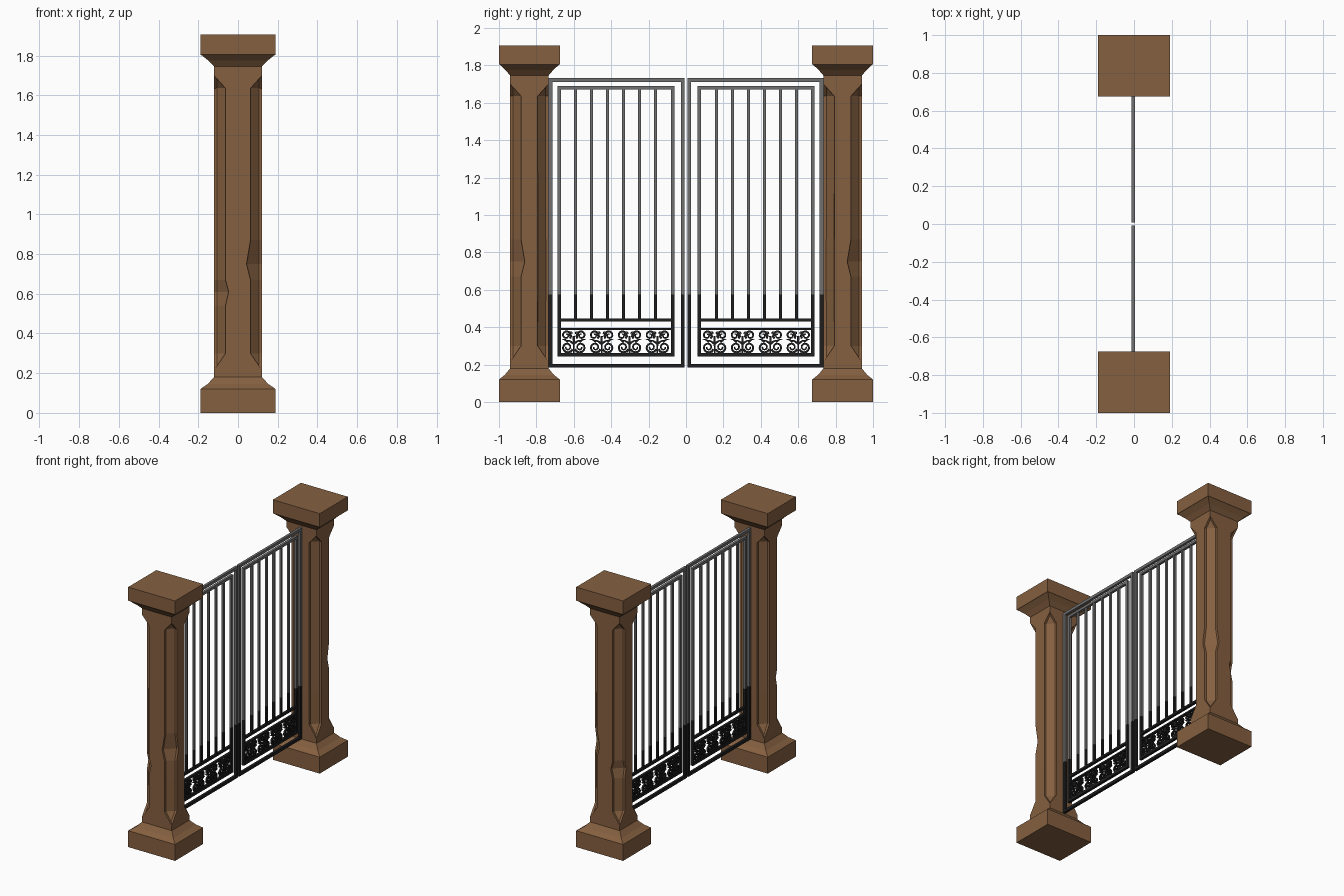
import bpy, bmesh, math
from mathutils import Matrix, Vector

if "Cube" in bpy.data.objects:
    bpy.data.objects.remove(bpy.data.objects["Cube"])


def material(name, rgb):
    m = bpy.data.materials.new(name)
    m.diffuse_color = (*rgb, 1)
    m.use_nodes = True
    m.node_tree.nodes["Principled BSDF"].inputs["Base Color"].default_value = m.diffuse_color
    return m


BROWN = material("brown_stone", (0.235, 0.117, 0.052))
GREY = material("grey_iron", (0.16, 0.16, 0.165))
BLACK = material("black_iron", (0.013, 0.013, 0.014))
GX = -0.004          # gate plane
SPLIT = 0.575        # height where the iron turns black


def finish(bm, name, mats):
    bmesh.ops.recalc_face_normals(bm, faces=bm.faces)
    me = bpy.data.meshes.new(name)
    bm.to_mesh(me)
    bm.free()
    for m in mats:
        me.materials.append(m)
    ob = bpy.data.objects.new(name, me)
    bpy.context.collection.objects.link(ob)
    return ob


def bar(bm, y0, y1, z0, z1, depth=0.019):
    size = Matrix.Diagonal((depth, y1 - y0, z1 - z0, 1))
    bmesh.ops.create_cube(bm, size=1, matrix=Matrix.Translation((GX, (y0 + y1) / 2, (z0 + z1) / 2)) @ size)


def frame(bm, y0, y1, z0, z1, t):
    bar(bm, y0, y0 + t, z0, z1)
    bar(bm, y1 - t, y1, z0, z1)
    bar(bm, y0 + t, y1 - t, z0, z0 + t)
    bar(bm, y0 + t, y1 - t, z1 - t, z1)


# Pillar: stacked rings (z, half x, half y, corner chamfer, extra chip {corner: depth})
C = 0.058
RINGS = [
    (0.0, 0.19, 0.1625, 0, {}), (0.12, 0.19, 0.1625, 0, {}),
    (0.145, 0.153, 0.131, 0, {}), (0.18, 0.121, 0.1025, 0, {}),
    (0.215, 0.121, 0.1025, 0, {}), (0.30, 0.121, 0.1025, C, {}),
    (0.54, 0.121, 0.1025, C, {}), (0.61, 0.121, 0.1025, C, {1: 0.016}),
    (0.67, 0.121, 0.1025, C, {}), (0.75, 0.121, 0.1025, C, {0: 0.02}),
    (0.87, 0.121, 0.1025, C, {}), (1.635, 0.121, 0.1025, C, {}),
    (1.70, 0.121, 0.1025, 0, {}), (1.745, 0.121, 0.1025, 0, {}),
    (1.775, 0.150, 0.128, 0, {}), (1.803, 0.185, 0.158, 0, {}),
    (1.805, 0.19, 0.1625, 0, {}), (1.905, 0.19, 0.1625, 0, {}),
]


def pillar(side, name):
    bm = bmesh.new()
    loops = []
    for z, hx, hy, c, chips in RINGS:
        loop = []
        for k, (sx, sy) in enumerate([(1, 1), (-1, 1), (-1, -1), (1, -1)]):
            d = c + chips.get(k, 0)
            pair = [(sx * hx, sy * (hy - d)), (sx * (hx - d), sy * hy)]
            if sx * sy < 0:
                pair.reverse()
            loop += [bm.verts.new((x, side * (y + 0.8375), z)) for x, y in pair]
        loops.append(loop)
    for a, b in zip(loops, loops[1:]):
        for i in range(8):
            j = (i + 1) % 8
            bm.faces.new((a[i], a[j], b[j], b[i]))
    bm.faces.new(loops[0])
    bm.faces.new(loops[-1])
    bmesh.ops.remove_doubles(bm, verts=bm.verts, dist=1e-5)
    bmesh.ops.recalc_face_normals(bm, faces=bm.faces)
    # sunken panels in the chamfered corners
    corners = [f for f in bm.faces if abs(f.normal.x) > 0.3 and abs(f.normal.y) > 0.3]
    bmesh.ops.inset_region(bm, faces=corners, thickness=0.011, depth=-0.01, use_even_offset=True)
    finish(bm, name, [BROWN])


def ribbon(bm, pts, w0, w1, depth=0.013):
    """Flat tapering strip along 2D points in the gate plane."""
    prev = None
    n = len(pts) - 1
    for i, p in enumerate(pts):
        t = (pts[min(i + 1, n)] - pts[max(i - 1, 0)]).normalized()
        side = Vector((-t.y, t.x)) * (w0 + (w1 - w0) * i / n) / 2
        ring = [bm.verts.new((GX + dx * depth / 2, q.x, q.y))
                for dx, q in [(1, p + side), (1, p - side), (-1, p - side), (-1, p + side)]]
        if prev:
            for k in range(4):
                bm.faces.new((prev[k], prev[(k + 1) % 4], ring[(k + 1) % 4], ring[k]))
        else:
            bm.faces.new(ring)
        prev = ring
    bm.faces.new(prev)


def scroll(bm, cy, cz, m, y, z, r, start, turns, w):
    """Spiral around (y, z) of a motif centred on (cy, cz); m mirrors it."""
    pts = []
    for i in range(19):
        a = math.radians(start) + turns * math.tau * i / 18
        rr = r * (1 - 0.75 * i / 18)
        pts.append(Vector((cy + m * (y + rr * math.cos(a)), cz + z + rr * math.sin(a))))
    ribbon(bm, pts, w, w * 0.6)


def gate(side, name):
    # iron frames, rails and upright bars
    bm = bmesh.new()
    frame(bm, 0.007, 0.735, 0.183, 1.731, 0.021)
    frame(bm, 0.062, 0.688, 0.242, 1.69, 0.019)
    bar(bm, 0.08, 0.67, 0.431, 0.447)
    bar(bm, 0.08, 0.67, 0.384, 0.396)
    for i in range(6):
        y = 0.164 + 0.0852 * i
        bar(bm, y - 0.008, y + 0.008, 0.44, 1.675, 0.015)
    bmesh.ops.bisect_plane(bm, geom=bm.verts[:] + bm.edges[:] + bm.faces[:],
                           plane_co=(0, 0, SPLIT), plane_no=(0, 0, 1))
    for f in bm.faces:
        f.material_index = 1 if f.calc_center_median().z < SPLIT else 0
    for v in bm.verts:
        v.co.y *= side
    finish(bm, name + "_frame", [GREY, BLACK])

    # scrollwork panel: four leafy motifs
    bm = bmesh.new()
    for i in range(4):
        cy, cz = 0.153 + 0.149 * i, 0.322
        ribbon(bm, [Vector((cy, cz + z)) for z in (-0.064, -0.02, 0.0, 0.03)], 0.008, 0.012)
        for m in (-1, 1):
            scroll(bm, cy, cz, m, 0.034, -0.030, 0.030, 200, 1.5, 0.012)
            scroll(bm, cy, cz, m, 0.040, 0.034, 0.026, 220, -1.4, 0.012)
            scroll(bm, cy, cz, m, 0.014, 0.044, 0.015, 250, 0.9, 0.009)
            # leaf blades
            for y0, z0, y1, z1 in [(0.0, -0.01, 0.045, 0.008), (0.03, -0.002, 0.064, 0.014),
                                   (0.01, -0.05, 0.03, -0.064)]:
                a = Vector((cy + m * y0, cz + z0))
                b = Vector((cy + m * y1, cz + z1))
                ribbon(bm, [a, (a + b) / 2 + Vector((0, 0.005)), b], 0.014, 0.003)
    for v in bm.verts:
        v.co.y *= side
    finish(bm, name + "_scrollwork", [BLACK])


for s, word in ((-1, "left"), (1, "right")):
    pillar(s, word + "_pillar")
    gate(s, word + "_gate")
